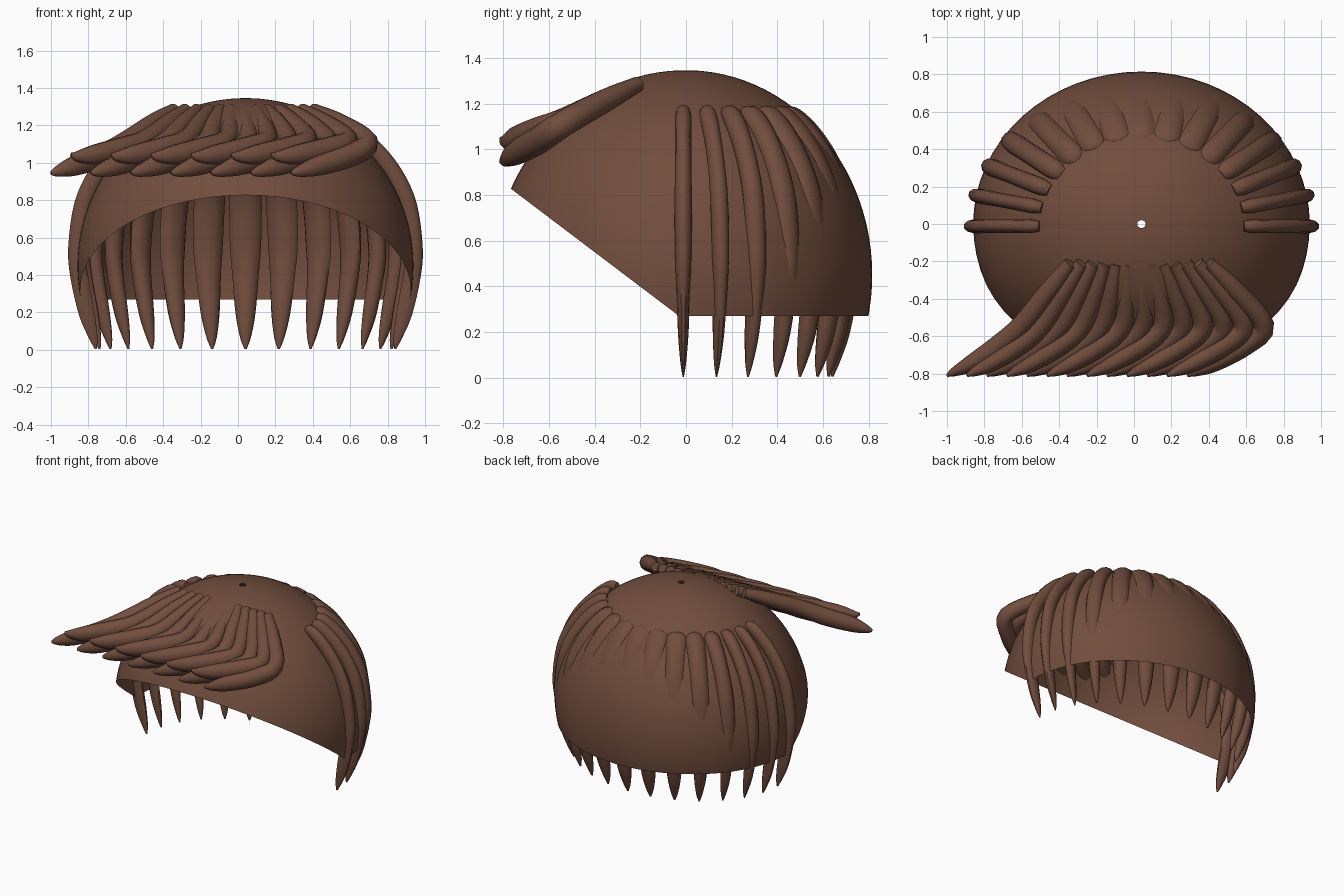
import bpy, bmesh, math
from mathutils import Vector

if "Cube" in bpy.data.objects:
    bpy.data.objects.remove(bpy.data.objects["Cube"])

CX = 0.04  # lateral centre of the scalp cap

brown = bpy.data.materials.new("hair brown")
brown.diffuse_color = (0.165, 0.075, 0.047, 1)
brown.use_nodes = True
brown.node_tree.nodes["Principled BSDF"].inputs["Base Color"].default_value = brown.diffuse_color


def finish(name, bm):
    bmesh.ops.recalc_face_normals(bm, faces=bm.faces[:])
    me = bpy.data.meshes.new(name)
    bm.to_mesh(me)
    bm.free()
    ob = bpy.data.objects.new(name, me)
    bpy.context.collection.objects.link(ob)
    me.materials.append(brown)
    bpy.ops.object.select_all(action='DESELECT')
    ob.select_set(True)
    bpy.context.view_layer.objects.active = ob
    bpy.ops.object.shade_smooth_by_angle(angle=math.radians(50))
    return ob


def smooth_path(pts, steps=4):
    """Catmull-Rom samples; each point is (position, half width, half depth)."""
    vals = [Vector((*p, w, d)) for p, w, d in pts]
    vals = [2 * vals[0] - vals[1]] + vals + [2 * vals[-1] - vals[-2]]
    out = []
    for i in range(1, len(vals) - 2):
        a, b, c, d = vals[i - 1:i + 3]
        for k in range(steps):
            t = k / steps
            out.append(0.5 * (2 * b + (c - a) * t + (2 * a - 5 * b + 4 * c - d) * t * t
                              + (3 * b - a - 3 * c + d) * t ** 3))
    return out + [vals[-2]]


def strand(name, pts, side=None, sides=10):
    """Sweep an elliptical section along a path with a tapered end."""
    path = smooth_path(pts)
    bm = bmesh.new()
    rings = []
    for i, v in enumerate(path):
        p = Vector(v[:3])
        tan = (Vector(path[min(i + 1, len(path) - 1)][:3])
               - Vector(path[max(i - 1, 0)][:3])).normalized()
        s = side if side else tan.cross(Vector((0, 0, 1))).normalized()
        n = s.cross(tan).normalized()
        w, d = max(v[3], 0.003), max(v[4], 0.003)
        rings.append([bm.verts.new(p + s * w * math.cos(2 * math.pi * k / sides)
                                   + n * d * math.sin(2 * math.pi * k / sides))
                      for k in range(sides)])
    for r, q in zip(rings, rings[1:]):
        for k in range(sides):
            j = (k + 1) % sides
            bm.faces.new((r[k], r[j], q[j], q[k]))
    bm.faces.new(rings[0])
    bm.faces.new(rings[-1])
    return finish(name, bm)


# Scalp cap: open shell with a tiny crown hole, trimmed at nape and face
bm = bmesh.new()
rows, cols = 32, 64
grid = []
for i in range(rows + 1):
    th = 0.025 + (math.radians(110) - 0.025) * i / rows
    ring = []
    for k in range(cols):
        ph = 2 * math.pi * k / cols
        ry = 0.815 if math.sin(ph) > 0 else 0.845
        ring.append(bm.verts.new((CX + 0.9 * math.sin(th) * math.cos(ph),
                                  ry * math.sin(th) * math.sin(ph),
                                  0.45 + 0.896 * math.cos(th))))
    grid.append(ring)
for r, q in zip(grid, grid[1:]):
    for k in range(cols):
        j = (k + 1) % cols
        bm.faces.new((r[k], q[k], q[j], r[j]))
for co, no in (((0, 0, 0.27), (0, 0, 1)), ((0, -0.03, 0.27), (0, 0.757, 1))):
    bmesh.ops.bisect_plane(bm, geom=bm.verts[:] + bm.edges[:] + bm.faces[:],
                           plane_co=co, plane_no=no, clear_inner=True)
finish("scalp_cap", bm)

# Back and side strands: fan of 15 pointed locks around the rear half
profile = [(0.545, 1.165, 0.75, 0.028), (0.60, 1.145, 1.0, 0.045), (0.70, 1.06, 1.0, 0.05),
           (0.80, 0.93, 1.0, 0.05), (0.87, 0.77, 1.05, 0.05), (0.90, 0.55, 1.0, 0.05),
           (0.89, 0.40, 0.85, 0.05), (0.85, 0.20, 0.65, 0.045),
           (0.815, 0.07, 0.36, 0.025), (0.80, 0.005, 0.08, 0.006)]
for i in range(15):
    a = math.pi * i / 14
    half = 0.036 + 0.047 * math.sin(a) ** 2
    pts = [((CX + r * math.cos(a), -0.012 + 0.815 * r * math.sin(a), z), half * w,
            d * (1 - 0.15 * math.sin(a))) for r, z, w, d in profile]
    strand(f"back_strand_{i + 1}", pts, Vector((-math.sin(a), math.cos(a), 0)))

# Fringe: 13 locks sweeping forward then to one side, tips alternate low and high
# (left x, right x, y, z, tip lift, half width, half depth)
sweep = [(-0.34, 0.40, -0.21, 1.285, 0, 0.035, 0.034), (-0.45, 0.54, -0.35, 1.215, 0, 0.05, 0.05),
         (-0.60, 0.695, -0.54, 1.11, 0.01, 0.055, 0.058),
         (-0.72, 0.60, -0.645, 1.04, 0.04, 0.055, 0.062),
         (-0.87, 0.43, -0.745, 0.985, 0.06, 0.045, 0.055),
         (-0.96, 0.33, -0.79, 0.955, 0.08, 0.025, 0.032),
         (-1.0, 0.285, -0.81, 0.945, 0.10, 0.008, 0.01)]
for i in range(13):
    t = i / 12
    pts = [((l + (r - l) * t, y, z + lift * (i % 2)), w, d)
           for l, r, y, z, lift, w, d in sweep]
    strand(f"fringe_strand_{i + 1}", pts)
